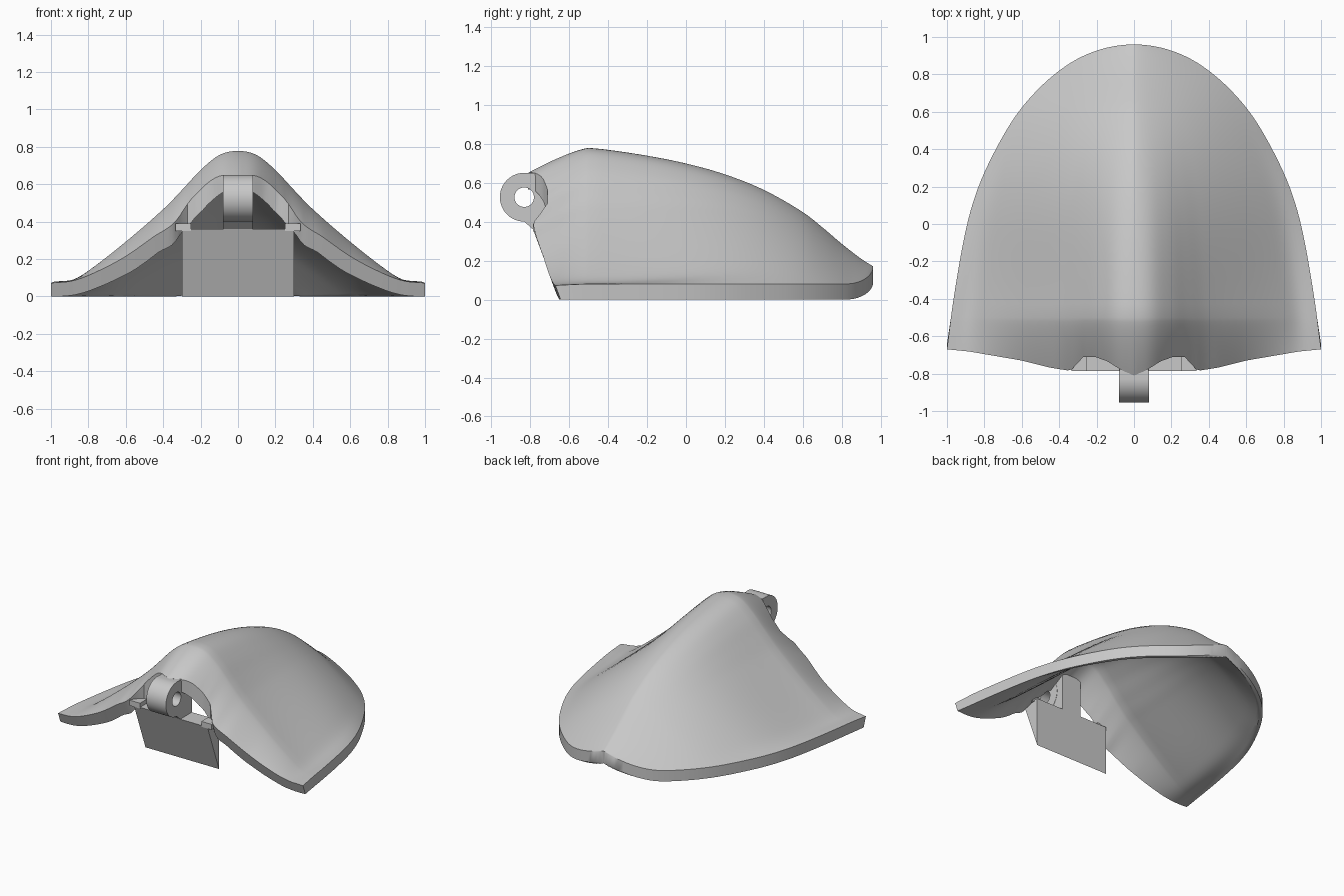
import bpy, bmesh, math

cube = bpy.data.objects.get("Cube")
if cube:
    bpy.data.objects.remove(cube)

grey = bpy.data.materials.new("plain_grey")
grey.use_nodes = True
tone = (0.58, 0.58, 0.58, 1)
grey.diffuse_color = tone
for node in grey.node_tree.nodes:
    if node.type == 'BSDF_PRINCIPLED':
        node.inputs["Base Color"].default_value = tone


def curve(points, x, smooth=True):
    """Value at x of a curve through the points."""
    x = min(max(x, points[0][0]), points[-1][0])
    i = 0
    while i < len(points) - 2 and x > points[i + 1][0]:
        i += 1
    (xa, ya), (xb, yb) = points[i], points[i + 1]
    d = xb - xa
    t = (x - xa) / d
    if not smooth:
        return ya + (yb - ya) * t

    def slope(j):
        a, b = points[max(j - 1, 0)], points[min(j + 1, len(points) - 1)]
        return (b[1] - a[1]) / (b[0] - a[0])
    u = 1 - t
    return (ya * u * u * (1 + 2 * t) + yb * t * t * (3 - 2 * t)
            + d * (slope(i) * t * u * u - slope(i + 1) * t * t * u))


def ease(t):
    t = min(max(t, 0), 1)
    return t * t * (3 - 2 * t)


def finish(name, bm):
    bmesh.ops.recalc_face_normals(bm, faces=bm.faces)
    mesh = bpy.data.meshes.new(name)
    bm.to_mesh(mesh)
    bm.free()
    mesh.materials.append(grey)
    obj = bpy.data.objects.new(name, mesh)
    bpy.context.collection.objects.link(obj)
    bpy.ops.object.select_all(action='DESELECT')
    obj.select_set(True)
    bpy.context.view_layer.objects.active = obj
    bpy.ops.object.shade_smooth_by_angle(angle=math.radians(35))


def extrude(name, profile, x0, x1):
    """Extrude a (y, z) profile along x."""
    bm = bmesh.new()
    face = bm.faces.new([bm.verts.new((x0, y, z)) for y, z in profile])
    made = bmesh.ops.extrude_face_region(bm, geom=[face])["geom"]
    bmesh.ops.translate(bm, vec=(x1 - x0, 0, 0),
                        verts=[v for v in made if isinstance(v, bmesh.types.BMVert)])
    finish(name, bm)


# Shell curves: outline by root of distance from the tip, ridge, sections, front edge
TIP, NECK = 0.96, -0.5
outline = [(0, 0), (.245, .268), (.4, .425), (.6, .617), (.75, .74), (.87, .83),
           (.98, .892), (1.17, .966), (1.28, 1)]
ridge = [(-.6, .772), (-.5, .778), (-.4, .768), (-.2, .738), (0, .698), (.2, .642),
         (.4, .562), (.6, .448), (.7, .37), (.8, .285), (.9, .208), (.96, .17)]
section = [(-.1, .97), (0, 1), (.1, .97), (.2, .86), (.3, .71), (.4, .565),
           (.6, .32), (.8, .1), (.9, .015), (1, 0)]
front_section = [(-.12, .635), (0, .65), (.12, .635), (.25, .52), (.34, .395),
                 (.45, .32), (.6, .215), (.75, .135), (.88, .085), (1, .072)]
front_edge = [(0, -.81), (.07, -.78), (.14, -.735), (.21, -.71), (.27, -.71),
              (.34, -.785), (.45, -.768), (.6, -.73), (.88, -.682), (1, -.67)]


def rim(y):
    """Top of the rim: level, then curling up like a quarter circle at the tip."""
    t = min(max((y - .82) / (TIP - .82), 0), 1)
    return .08 + .09 * (1 - math.sqrt(1 - t * t))


def shell_point(s, y):
    a = abs(s)
    width = curve(outline, math.sqrt(TIP - y))
    mix = ease((y - NECK) / 1.2)
    h = curve(section, a) * (1 - mix) + (1 - a ** 1.38) * mix
    return s * width, y, rim(y) + (curve(ridge, y) - rim(y)) * h


def front_point(s, k):
    a = abs(s)
    x, y, z = shell_point(s, NECK)
    x += (s - x) * k
    y += (curve(front_edge, a, False) - y) * k
    return x, y, z + (curve(front_section, a) - z) * k ** 1.3


COLS, ROWS, FRONT = 96, 40, 12
bm = bmesh.new()
top = []
for r in range(ROWS + 1):
    root = .015 + (math.sqrt(TIP - NECK) - .015) * r / ROWS
    y = TIP - root * root
    top.append([bm.verts.new(shell_point(2 * c / COLS - 1, y)) for c in range(COLS + 1)])
for r in range(1, FRONT + 1):
    top.append([bm.verts.new(front_point(2 * c / COLS - 1, r / FRONT))
                for c in range(COLS + 1)])


def skin(grid):
    for a, b in zip(grid, grid[1:]):
        for c in range(COLS):
            bm.faces.new((a[c], b[c], b[c + 1], a[c + 1]))


skin(top)
bm.normal_update()

# Underside: offset copy resting on a flat flange, front edge leaning back
under = []
for r, row in enumerate(top):
    line = []
    for c, v in enumerate(row):
        edge = c in (0, COLS) or r == 0
        drop = .08 if edge else .075 / max(abs(v.normal.z), .6)
        z = max(rim(v.co.y) - .08, v.co.z - drop)
        lean = .37 * (v.co.z - z) * max(0, r - ROWS) / FRONT
        lean *= ease((abs(v.co.x) - .25) / .1)
        line.append(bm.verts.new((v.co.x, v.co.y + lean, z)))
    under.append(line)
skin(under)


# Rim wall all round
def loop(g):
    return (g[0] + [row[-1] for row in g[1:]] + g[-1][-2::-1]
            + [row[0] for row in g[-2:0:-1]])


a, b = loop(top), loop(under)
for i in range(len(a)):
    j = (i + 1) % len(a)
    bm.faces.new((a[i], a[j], b[j], b[i]))
finish("shell", bm)

# Front wedge and the web that carries the hinge
extrude("front_wedge", [(-.65, 0), (-.785, .36), (-.65, .36)], -.3, .3)
extrude("hinge_web", [(-.83, .65), (-.765, .62), (-.765, .43), (-.83, .4),
                      (-.785, .36), (-.65, .36), (-.65, .64), (-.7, .65)], -.078, .078)

# Ledges beside the arch
for side, name in ((-1, "right_ledge"), (1, "left_ledge")):
    extrude(name, [(-.785, .35), (-.785, .39), (-.68, .39), (-.68, .35)],
            side * .25, side * .335)

# Hinge ring
bm = bmesh.new()
N = 48
rings = []
for x, radius in ((-.08, .125), (.08, .125), (.08, .05), (-.08, .05)):
    rings.append([bm.verts.new((x, -.83 + radius * math.cos(2 * math.pi * i / N),
                                .525 + radius * math.sin(2 * math.pi * i / N)))
                  for i in range(N)])
for k in range(4):
    p, q = rings[k], rings[(k + 1) % 4]
    for i in range(N):
        j = (i + 1) % N
        bm.faces.new((p[i], p[j], q[j], q[i]))
finish("hinge_ring", bm)
